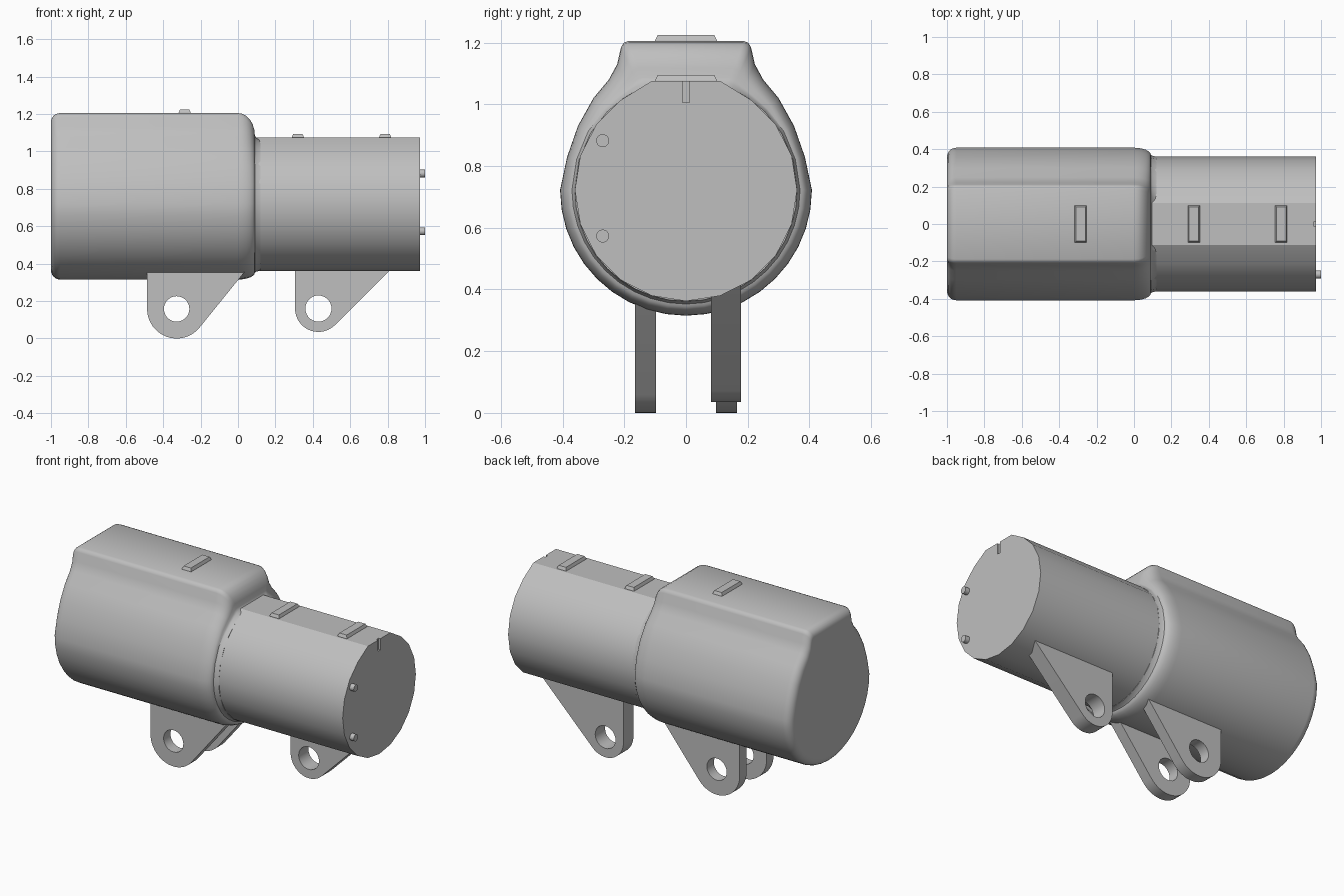
import bpy, bmesh
from math import sin, cos, pi, radians, hypot

cube = bpy.data.objects.get("Cube")
if cube:
    bpy.data.objects.remove(cube)

grey = bpy.data.materials.new("satin_grey")
grey.use_nodes = True
colour = (0.52, 0.52, 0.52, 1)
grey.diffuse_color = colour
grey.node_tree.nodes["Principled BSDF"].inputs["Base Color"].default_value = colour

AXIS_Z = 0.722
BARREL_R = 0.36


def activate(obj):
    bpy.ops.object.select_all(action="DESELECT")
    obj.select_set(True)
    bpy.context.view_layer.objects.active = obj


def finish(obj, angle=40):
    obj.data.materials.clear()
    obj.data.materials.append(grey)
    activate(obj)
    bpy.ops.object.shade_smooth_by_angle(angle=radians(angle))
    return obj


def loft(name, rings):
    """Skin matching closed rings of 3D points and cap both ends."""
    bm = bmesh.new()
    rows = [[bm.verts.new(p) for p in ring] for ring in rings]
    count = len(rows[0])
    for a, b in zip(rows, rows[1:]):
        for i in range(count):
            j = (i + 1) % count
            bm.faces.new((a[i], a[j], b[j], b[i]))
    bm.faces.new(rows[0])
    bm.faces.new(rows[-1])
    bmesh.ops.recalc_face_normals(bm, faces=bm.faces)
    mesh = bpy.data.meshes.new(name)
    bm.to_mesh(mesh)
    bm.free()
    obj = bpy.data.objects.new(name, mesh)
    bpy.context.collection.objects.link(obj)
    return obj


def rect(x, y, z):
    return [(-x, -y, z), (x, -y, z), (x, y, z), (-x, y, z)]


# Main housing section: raised flat top blending into a round belly
side = [(0.188, 1.205), (0.203, 1.198), (0.211, 1.183), (0.223, 1.13),
        (0.25, 1.08), (0.30, 1.02), (0.35, 0.93), (0.385, 0.83)]
belly = [(0.408 * cos(a), AXIS_Z - 0.407 * sin(a))
         for a in (pi * i / 20 for i in range(21))]
section = side + belly + [(-y, z) for y, z in reversed(side)]


def housing_ring(x, blend=0.0, inset=0.0):
    """Pull the section towards the barrel radius, or inwards evenly."""
    ring = []
    for y, z in section:
        r = hypot(y, z - AXIS_Z)
        new = (r + (BARREL_R - r) * blend - inset) / r
        ring.append((x, y * new, AXIS_Z + (z - AXIS_Z) * new))
    return ring


steps = [i * pi / 12 for i in range(7)]
rings = [housing_ring(-0.95 - 0.05 * cos(a), inset=0.05 * (1 - sin(a))) for a in steps]
rings += [housing_ring(0.09 * sin(a), blend=0.8 * (1 - cos(a))) for a in steps]
rings += [housing_ring(0.098, 0.9), housing_ring(0.12, 1.0)]
finish(loft("main_housing", rings))

# Narrow barrel with a flattened top
sides = 20
barrel_section = []
for i in range(sides):
    a = 2 * pi * i / sides
    y, z = BARREL_R * cos(a), AXIS_Z + BARREL_R * sin(a)
    if z > 1.05:
        z = 1.075
    barrel_section.append((y, z))
barrel = loft("barrel", [[(x, y, z) for y, z in barrel_section] for x in (0.05, 0.972)])

# Key slot in the barrel end
slot = loft("slot_cutter", [rect(0.012, 0.012, 1.005), rect(0.012, 0.012, 1.1)])
slot.location.x = 0.972
slot.hide_render = True
cut = barrel.modifiers.new("key_slot", "BOOLEAN")
cut.object = slot
cut.solver = "EXACT"
activate(barrel)
bpy.ops.object.modifier_apply(modifier=cut.name)
bpy.data.objects.remove(slot)
finish(barrel, 30)

# Locating pins on the barrel end
for name, z in (("upper_pin", 0.882), ("lower_pin", 0.573)):
    bpy.ops.mesh.primitive_cylinder_add(vertices=20, radius=0.021, depth=0.05,
                                        location=(0.975, -0.27, z),
                                        rotation=(0, pi / 2, 0))
    bpy.context.object.name = name
    finish(bpy.context.object)

# Tapered raised pads along the top
for name, x, z in (("housing_pad", -0.285, 1.205),
                   ("inner_barrel_pad", 0.32, 1.075),
                   ("outer_barrel_pad", 0.787, 1.075)):
    pad = loft(name, [rect(0.032, 0.1, -0.01), rect(0.032, 0.1, 0.002),
                      rect(0.025, 0.092, 0.019)])
    pad.location = (x, 0, z)
    finish(pad, 20)


def lug(name, x, z, radius, hole, slope, top, y, thickness):
    """Rounded mounting ear with a pin hole and one sloping edge."""
    start, end = -pi, slope - pi / 2
    outline = [(x + radius * cos(a), z + radius * sin(a))
               for a in (start + (end - start) * i / 20 for i in range(21))]
    lx, lz = outline[-1]
    outline.append((lx + (top - lz) * cos(slope) / sin(slope), top))
    outline.append((x - radius, top))
    bore = [(x + hole * cos(2 * pi * i / 28), z + hole * sin(2 * pi * i / 28))
            for i in range(28)]
    curve = bpy.data.curves.new(name, "CURVE")
    curve.dimensions = "2D"
    curve.fill_mode = "BOTH"
    curve.extrude = thickness / 2
    for points in (outline, bore):
        spline = curve.splines.new("POLY")
        spline.points.add(len(points) - 1)
        for point, (px, pz) in zip(spline.points, points):
            point.co = (px, pz, 0, 1)
        spline.use_cyclic_u = True
    obj = bpy.data.objects.new(name, curve)
    bpy.context.collection.objects.link(obj)
    obj.location.y = y
    obj.rotation_euler.x = pi / 2
    activate(obj)
    bpy.ops.object.convert(target="MESH")
    obj = bpy.context.object
    bm = bmesh.new()
    bm.from_mesh(obj.data)
    bmesh.ops.remove_doubles(bm, verts=bm.verts, dist=0.0001)
    bmesh.ops.recalc_face_normals(bm, faces=bm.faces)
    bm.to_mesh(obj.data)
    bm.free()
    finish(obj, 30)


# Paired lugs under the housing, single thicker lug under the barrel
for name, y in (("front_housing_lug", -0.132), ("back_housing_lug", 0.132)):
    lug(name, -0.328, 0.158, 0.158, 0.068, radians(51), 0.39, y, 0.068)
lug("barrel_lug", 0.43, 0.16, 0.125, 0.07, radians(45), 0.42, 0.13, 0.097)
